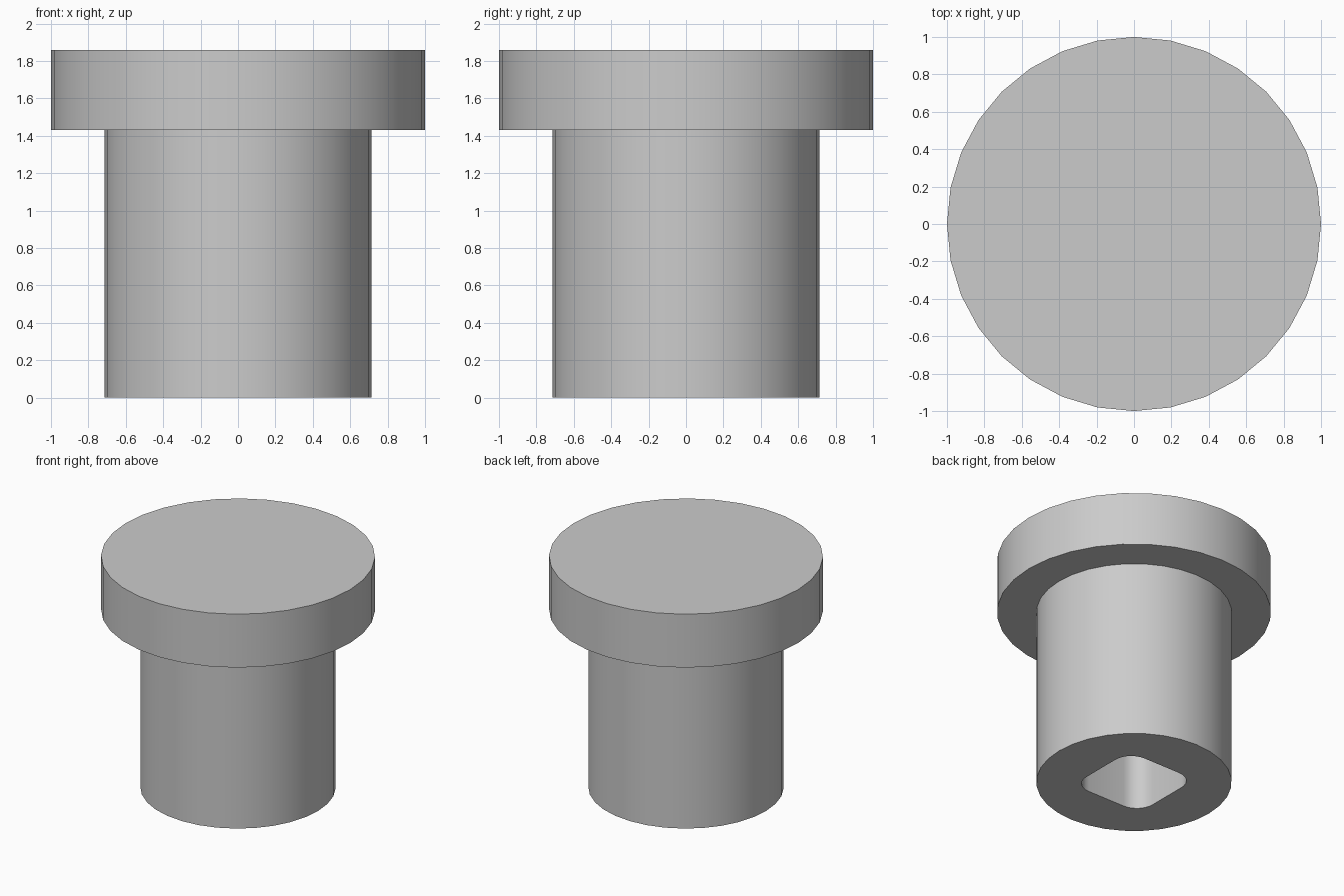
import bpy
import bmesh
from math import cos, sin, pi, radians

SIDES = 32
HEIGHT, FLANGE_Z = 1.86, 1.43
HEAD_R, SHAFT_R = 1.0, 0.713
SOCKET_HALF, SOCKET_FILLET, SOCKET_DEPTH = 0.315, 0.15, 1.43

cube = bpy.data.objects.get("Cube")
if cube:
    bpy.data.objects.remove(cube, do_unlink=True)


def circle(radius, z):
    return [(radius * cos(2 * pi * i / SIDES), radius * sin(2 * pi * i / SIDES), z)
            for i in range(SIDES)]


def rounded_square(half, fillet, z):
    """Same number of points as the circle, an equal share on each corner arc."""
    share = SIDES // 4
    points = []
    for corner in range(4):
        middle = pi / 4 + corner * pi / 2
        cx = (half - fillet) * (1 if cos(middle) > 0 else -1)
        cy = (half - fillet) * (1 if sin(middle) > 0 else -1)
        for i in range(share):
            a = corner * pi / 2 + (pi / 2) * i / (share - 1)
            points.append((cx + fillet * cos(a), cy + fillet * sin(a), z))
    return points


# One closed shell: head, flange underside, shaft, end face, blind socket
loops = [
    circle(HEAD_R, HEIGHT),
    circle(HEAD_R, FLANGE_Z),
    circle(SHAFT_R, FLANGE_Z),
    circle(SHAFT_R, 0),
    rounded_square(SOCKET_HALF, SOCKET_FILLET, 0),
    rounded_square(SOCKET_HALF, SOCKET_FILLET, SOCKET_DEPTH),
]
bm = bmesh.new()
rings = [[bm.verts.new(p) for p in loop] for loop in loops]
for upper, lower in zip(rings, rings[1:]):
    for i in range(SIDES):
        j = (i + 1) % SIDES
        bm.faces.new((upper[i], lower[i], lower[j], upper[j]))
bm.faces.new(rings[0])
bm.faces.new(rings[-1][::-1])
bmesh.ops.recalc_face_normals(bm, faces=bm.faces[:])

mesh = bpy.data.meshes.new("flanged_plug")
bm.to_mesh(mesh)
bm.free()
plug = bpy.data.objects.new("flanged_plug", mesh)
bpy.context.collection.objects.link(plug)

# Plain grey material
grey = bpy.data.materials.new("plain_grey")
grey.use_nodes = True
colour = (0.6, 0.6, 0.6, 1)
grey.diffuse_color = colour
grey.node_tree.nodes["Principled BSDF"].inputs["Base Color"].default_value = colour
mesh.materials.append(grey)

# Smooth round walls, sharp rims
bpy.ops.object.select_all(action="DESELECT")
plug.select_set(True)
bpy.context.view_layer.objects.active = plug
bpy.ops.object.shade_smooth_by_angle(angle=radians(30))
